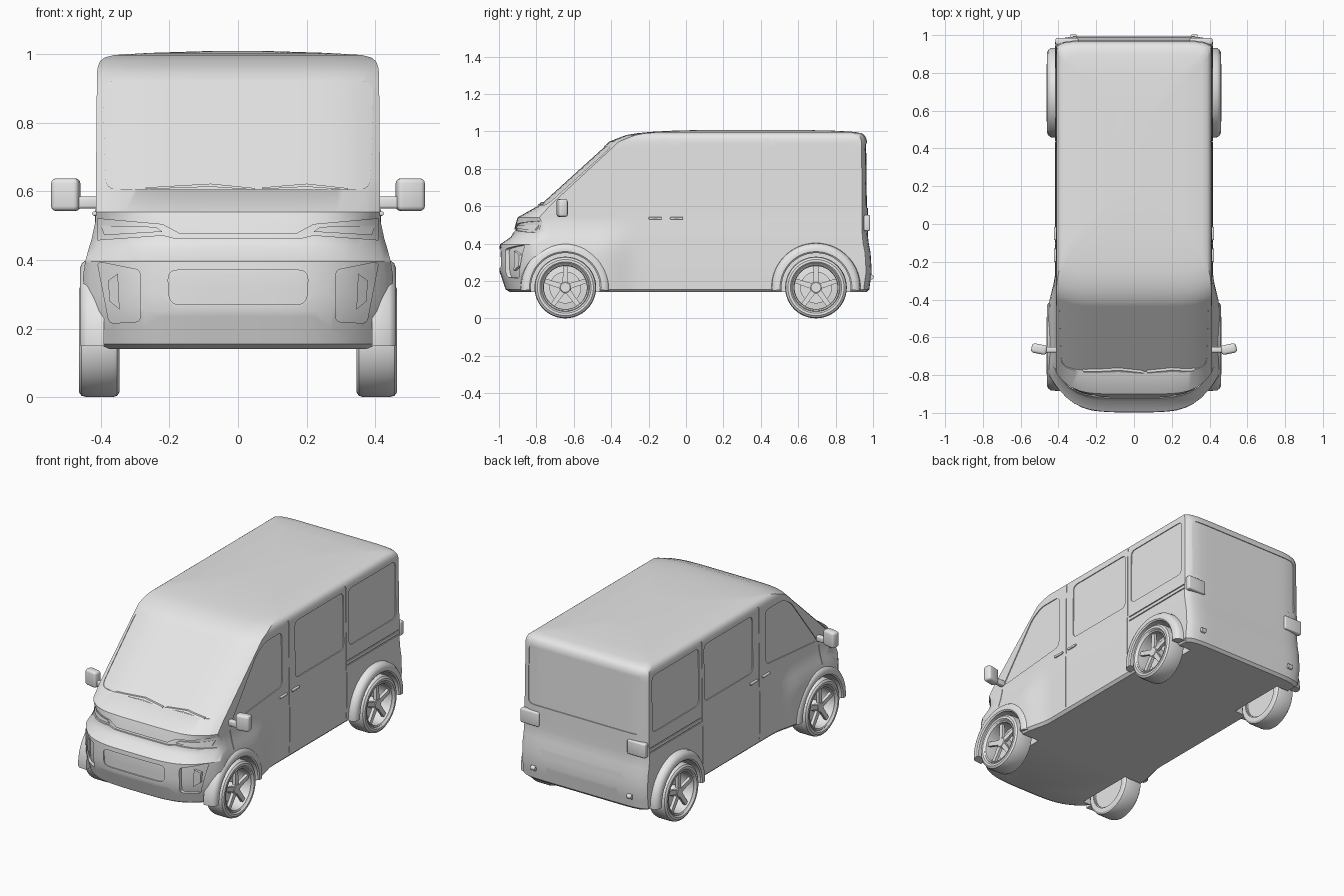
import bpy, bmesh, math
from mathutils import Vector, Matrix

if "Cube" in bpy.data.objects:
    bpy.data.objects.remove(bpy.data.objects["Cube"])

grey = bpy.data.materials.new("light grey")
grey.use_nodes = True
grey.diffuse_color = (0.8, 0.8, 0.8, 1)
for node in grey.node_tree.nodes:
    if node.type == 'BSDF_PRINCIPLED':
        node.inputs["Base Color"].default_value = (0.8, 0.8, 0.8, 1)


def finish(name, bm, smooth=True):
    bmesh.ops.recalc_face_normals(bm, faces=bm.faces[:])
    mesh = bpy.data.meshes.new(name)
    bm.to_mesh(mesh)
    bm.free()
    mesh.materials.append(grey)
    ob = bpy.data.objects.new(name, mesh)
    bpy.context.scene.collection.objects.link(ob)
    if smooth:
        shade(ob)
    return ob


def shade(ob):
    bpy.ops.object.select_all(action='DESELECT')
    ob.select_set(True)
    bpy.context.view_layer.objects.active = ob
    bpy.ops.object.shade_smooth_by_angle(angle=math.radians(32))


# Body profile: height, front y, rear y, half width
PROFILE = [
    (.14, -.94, .965, .40), (.155, -.965, .98, .415), (.25, -.997, .993, .417),
    (.35, -.999, .987, .417), (.395, -.995, .978, .417), (.435, -.937, .973, .417),
    (.46, -.922, .972, .416), (.515, -.908, .972, .415), (.54, -.9, .972, .414),
    (.605, -.785, .972, .414), (.945, -.41, .968, .411), (.965, -.36, .963, .408),
    (.98, -.32, .953, .401), (.99, -.26, .938, .388), (.997, -.19, .9, .36),
    (1.003, -.08, .8, .26), (1.008, .1, .6, .1)]
# Height, front corner setback, front corner exponent, fender swell
CORNERS = [(.14, .2, 4, 1), (.37, .2, 4, 1), (.5, .15, 5, 0), (.605, .06, 6, 0), (1.01, .05, 6, 0)]


def lookup(table, z):
    z = min(max(z, table[0][0]), table[-1][0])
    for a, b in zip(table, table[1:]):
        if z <= b[0]:
            t = (z - a[0]) / (b[0] - a[0])
            return [p + (q - p) * t for p, q in zip(a[1:], b[1:])]


def front(x, z, out=0):
    yf, _, hw = lookup(PROFILE, z)
    a, n, swell = lookup(CORNERS, z)
    f = min(abs(x) / (hw + .035 * swell), 1)
    return Vector((x, yf + a * f ** n - out, z))


def rear(x, z, out=0):
    _, yr, hw = lookup(PROFILE, z)
    return Vector((x, yr - .03 * min(abs(x) / hw, 1) ** 12 + out, z))


def side(y, z, out=0, s=1):
    hw = lookup(PROFILE, z)[2]
    t = min(max((-.25 - y) / .2, 0), 1)
    swell = lookup(CORNERS, z)[2] * t * t * (3 - 2 * t)
    return Vector((s * (hw + .035 * swell + out), y, z))


def left_side(y, z, out=0):
    return side(y, z, out, 1)


def right_side(y, z, out=0):
    return side(y, z, out, -1)


def build_body():
    levels = sorted([r[0] for r in PROFILE] + [.2, .3] + [.605 + .034 * i for i in range(1, 10)])
    fr = [i / 10 for i in range(10)] + [.95, 1]
    bm = bmesh.new()
    rows = []
    for z in levels:
        hw = lookup(PROFILE, z)[2]
        wide = hw + .035 * lookup(CORNERS, z)[2]
        half = [front(f * wide, z) for f in fr]
        y0, y1 = half[-1].y, rear(hw, z).y
        half += [side(y0 + (y1 - y0) * i / 40, z) for i in range(1, 40)]
        half += [rear(f * hw, z) for f in reversed(fr)]
        loop = half + [Vector((-p.x, p.y, p.z)) for p in reversed(half[1:-1])]
        rows.append([bm.verts.new(p) for p in loop])
    n = len(rows[0])
    for a, b in zip(rows, rows[1:]):
        for i in range(n):
            bm.faces.new((a[i], a[(i + 1) % n], b[(i + 1) % n], b[i]))
    bm.faces.new(rows[0])
    bm.faces.new(rows[-1])
    return finish("van_body", bm, False)


def rounded(points, r):
    out = []
    pts = [Vector(p) for p in points]
    for i, p in enumerate(pts):
        a, b = pts[i - 1] - p, pts[(i + 1) % len(pts)] - p
        p0 = p + a.normalized() * min(r, a.length * .45)
        p2 = p + b.normalized() * min(r, b.length * .45)
        for k in range(6):
            t = k / 5
            out.append(p0 * (1 - t) ** 2 + p * 2 * t * (1 - t) + p2 * t * t)
    return out


def rect(u0, u1, v0, v1):
    return [(u0, v0), (u1, v0), (u1, v1), (u0, v1)]


def shell(name, points, place, lo, hi, smooth=True):
    """Closed slab following the body surface between two offsets."""
    bm = bmesh.new()
    bm.faces.new([bm.verts.new((p[0], p[1], 0)) for p in points])
    for axis in (0, 1):
        for k in range(-24, 25):
            co, no = Vector(), Vector()
            co[axis], no[axis] = k * .0437 + .003, 1
            bmesh.ops.bisect_plane(bm, geom=bm.verts[:] + bm.edges[:] + bm.faces[:],
                                   dist=1e-5, plane_co=co, plane_no=no)
    base = bm.verts[:]
    res = bmesh.ops.extrude_face_region(bm, geom=bm.faces[:], use_keep_orig=True)
    top = [g for g in res["geom"] if isinstance(g, bmesh.types.BMVert)]
    for group, out in ((base, lo), (top, hi)):
        for v in group:
            v.co = place(v.co.x, v.co.y, out)
    return finish(name, bm, smooth)


cutters = bpy.data.collections.new("cutters")
bpy.context.scene.collection.children.link(cutters)


def as_cutter(ob):
    ob.hide_render = True
    bpy.context.scene.collection.objects.unlink(ob)
    cutters.objects.link(ob)


def cut(points, place, depth):
    as_cutter(shell("cutter", points, place, -depth, .03, False))


def lathe(name, profile, centre, start=0, sweep=360, steps=48, closed=True, smooth=True):
    """Revolve (x, radius) points about the x axis."""
    bm = bmesh.new()
    vs = [bm.verts.new((x, r, 0)) for x, r in profile]
    face = bm.faces.new(vs)
    bmesh.ops.rotate(bm, verts=vs, matrix=Matrix.Rotation(math.radians(start), 3, 'X'))
    full = sweep == 360
    geom = face.edges[:] if full else [face]
    bmesh.ops.spin(bm, geom=geom, axis=(1, 0, 0), cent=(0, 0, 0), steps=steps,
                   angle=math.radians(sweep), use_merge=full)
    if full:
        bmesh.ops.delete(bm, geom=[face], context='FACES_ONLY')
    else:
        if not face.is_valid or face not in bm.faces[:]:
            bm.faces.new(vs)
    bmesh.ops.remove_doubles(bm, verts=bm.verts[:], dist=1e-5)
    bmesh.ops.translate(bm, verts=bm.verts[:], vec=centre)
    return finish(name, bm, smooth)


def box(name, centre, size, bevel, turn=0):
    bm = bmesh.new()
    bmesh.ops.create_cube(bm, size=1)
    bmesh.ops.scale(bm, verts=bm.verts[:], vec=size)
    if bevel:
        bmesh.ops.bevel(bm, geom=bm.edges[:], offset=bevel, segments=3, profile=.5, affect='EDGES')
    bmesh.ops.rotate(bm, verts=bm.verts[:], matrix=Matrix.Rotation(turn, 3, 'Z'))
    bmesh.ops.translate(bm, verts=bm.verts[:], vec=centre)
    return finish(name, bm)


def flip(points, s):
    return [(s * u, v) for u, v in points]


body = build_body()

# Windscreen, rear window, grilles and bumper recesses
cut(rounded([(-.385, .605), (.385, .605), (.395, .92), (-.395, .92)], .035), front, .005)
cut(rounded(rect(-.375, .375, .59, .935), .03), rear, .005)
cut(rounded([(-.2, .27), (.2, .27), (.205, .37), (-.205, .37)], .03), front, .008)
cut([(-.33, .165), (.33, .165), (.22, .235), (-.22, .235)], front, .015)
cut(rounded([(-.22, .235), (.22, .235), (.27, .335), (-.27, .335)], .015), rear, .03)
upper = [(.41, .52), (.22, .503), (.17, .476)]
lower = [(.18, .462), (.22, .472), (.41, .458)]
cut(upper + flip(upper, -1)[::-1] + flip(lower, -1)[::-1] + lower, front, .01)
shell("number_plate", rect(-.1, .1, .275, .325), rear, -.035, -.015)

front_window = [(-.66, .552), (-.41, .875), (-.33, .92), (-.17, .92), (-.17, .595)]
for s, place, word in ((1, left_side, "left"), (-1, right_side, "right")):
    # Side windows, door gaps and body rails
    cut(rounded(front_window, .035), place, .005)
    cut(rounded(rect(-.045, .415, .595, .935), .035), place, .005)
    cut(rounded(rect(.465, .91, .595, .935), .035), place, .005)
    for y, top in ((-.105, .965), (.437, .965)):
        cut(rect(y - .002, y + .002, .17, top), place, .005)
    cut(rect(-.67, -.666, .41, .53), place, .005)
    for z in (.485, .51):
        cut(rect(.45, .94, z - .003, z + .003), place, .005)
    # Fog lamp pockets, lamps and headlamps
    cut(rounded(flip([(.41, .395), (.285, .37), (.285, .22), (.375, .215)], s), .015), front, .022)
    fog = [(.345, .255), (.375, .28), (.378, .34), (.35, .36)]
    shell(word + "_fog_lamp", flip(fog, s), front, -.03, -.008)
    lamp = [(.22, .482), (.39, .472), (.4, .5), (.24, .496)]
    shell(word + "_headlamp", flip(lamp, s), front, -.015, -.002)
    box(word + "_tail_lamp", (s * .355, .967, .51), (.122, .034, .085), .008)
    for y in (-.165, -.05):
        box(word + "_door_handle", (s * .417, y, .535), (.014, .07, .013), .004)
    lathe(word + "_bumper_sensor", [(-.015, 0), (-.015, .014), (.015, .014), (.015, 0)],
          (s * .32, .99, .22), steps=16)
    # Mirrors
    box(word + "_mirror", (s * .502, -.662, .59), (.082, .05, .095), .014, s * .2)
    box(word + "_mirror_arm", (s * .435, -.665, .567), (.085, .03, .035), .008)
    # Wheels and arches
    for y, end in ((-.645, "front"), (.695, "rear")):
        name, hub = end + "_" + word, (0, y, .165)

        def turned(part, points, **kw):
            return lathe(name + part, [(s * x, r) for x, r in points], hub, **kw)
        as_cutter(turned("_well", [(.32, 0), (.32, .185), (.6, .185), (.6, 0)], smooth=False))
        turned("_arch", [(.39, .24), (.44, .236), (.455, .225), (.461, .21), (.461, .192), (.455, .184), (.39, .184)],
               start=-4, sweep=188)
        turned("_tyre", [(.345, .125), (.345, .15), (.352, .161), (.365, .165), (.44, .165),
                         (.456, .161), (.464, .15), (.464, .137), (.455, .128)])
        turned("_rim", [(.35, .12), (.35, .13), (.455, .13), (.459, .125), (.455, .118), (.44, .115)])
        turned("_brake_disc", [(.36, 0), (.36, .122), (.37, .122), (.375, .085), (.395, .085), (.395, 0)])
        turned("_hub", [(.38, 0), (.38, .032), (.44, .032), (.447, .026), (.447, 0)], steps=24)
        bm = bmesh.new()
        for k in range(5):
            spoke = bmesh.ops.create_cube(bm, size=1)["verts"]
            for v in spoke:
                inner = v.co.z < 0
                v.co = (s * (.435 + v.co.x * .018), v.co.y * (.03 if inner else .024), .02 if inner else .122)
            bmesh.ops.rotate(bm, verts=spoke, matrix=Matrix.Rotation(k * math.tau / 5, 3, 'X'))
        bmesh.ops.translate(bm, verts=bm.verts[:], vec=hub)
        finish(name + "_spokes", bm)

# Wipers
for x0, x1, peak in ((-.27, .05, -.08), (.07, .32, .2)):
    shell("wiper", [(x0, .606), (peak, .613), (x1, .604), (x1, .609), (peak, .622), (x0, .611)],
          front, -.006, .008)

# Carve all openings out of the body
mod = body.modifiers.new("openings", 'BOOLEAN')
mod.operation, mod.solver, mod.operand_type = 'DIFFERENCE', 'EXACT', 'COLLECTION'
mod.collection = cutters
bpy.context.view_layer.update()
carved = bpy.data.meshes.new_from_object(body.evaluated_get(bpy.context.evaluated_depsgraph_get()))
body.modifiers.clear()
body.data = carved
for ob in list(cutters.objects):
    bpy.data.objects.remove(ob)
bpy.data.collections.remove(cutters)
shade(body)
